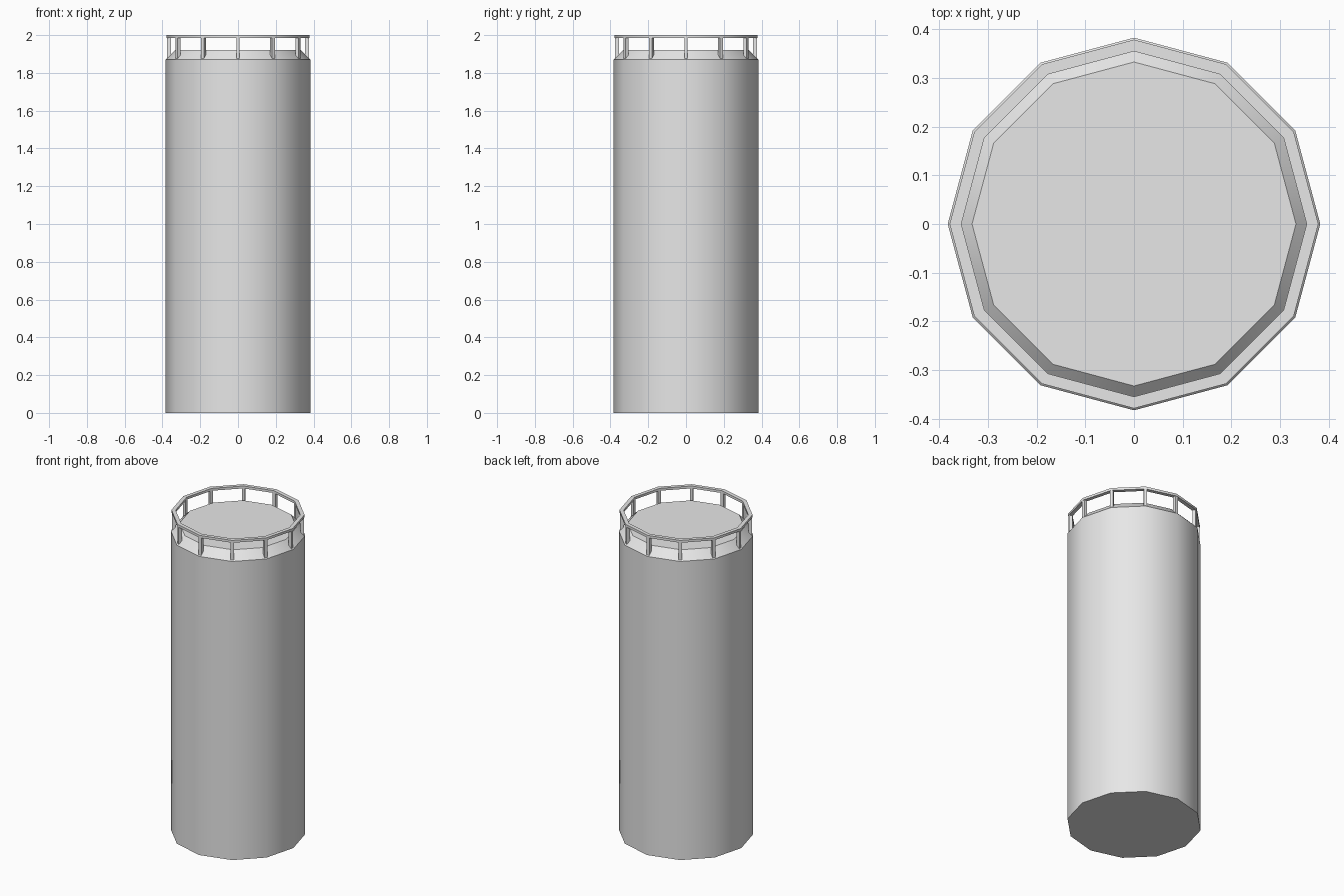
import bpy
import bmesh
import math

SIDES = 12

cube = bpy.data.objects.get("Cube")
if cube:
    bpy.data.objects.remove(cube, do_unlink=True)

# Single light grey material
grey = bpy.data.materials.new("light_grey")
grey.use_nodes = True
grey.diffuse_color = (0.8, 0.8, 0.8, 1)
grey.node_tree.nodes["Principled BSDF"].inputs["Base Color"].default_value = (0.8, 0.8, 0.8, 1)


def finish(bm, name):
    """Turn a bmesh into a shaded object."""
    bmesh.ops.recalc_face_normals(bm, faces=bm.faces[:])
    mesh = bpy.data.meshes.new(name)
    bm.to_mesh(mesh)
    bm.free()
    mesh.materials.append(grey)
    obj = bpy.data.objects.new(name, mesh)
    bpy.context.collection.objects.link(obj)
    bpy.ops.object.select_all(action="DESELECT")
    obj.select_set(True)
    bpy.context.view_layer.objects.active = obj
    bpy.ops.object.shade_smooth_by_angle(angle=math.radians(35))
    return obj


def lathe(name, profile, closed=False):
    """Revolve (radius, z) points; open profiles get flat end caps."""
    bm = bmesh.new()
    rings = []
    for radius, z in profile:
        angles = [math.tau * i / SIDES for i in range(SIDES)]
        rings.append([bm.verts.new((radius * math.cos(a), radius * math.sin(a), z)) for a in angles])
    pairs = list(zip(rings, rings[1:]))
    if closed:
        pairs.append((rings[-1], rings[0]))
    else:
        bm.faces.new(rings[0])
        bm.faces.new(rings[-1])
    for low, high in pairs:
        for i in range(SIDES):
            j = (i + 1) % SIDES
            bm.faces.new((low[i], low[j], high[j], high[i]))
    return finish(bm, name)


def post(index):
    """Square upright standing on a corner of the sloped rim."""
    bm = bmesh.new()
    bmesh.ops.create_cube(bm, size=1)
    bmesh.ops.scale(bm, vec=(0.02, 0.018, 0.114), verts=bm.verts)
    bmesh.ops.translate(bm, vec=(0.366, 0, 1.932), verts=bm.verts)
    turn = math.tau * index / SIDES
    for v in bm.verts:
        x, y = v.co.x, v.co.y
        v.co.x = x * math.cos(turn) - y * math.sin(turn)
        v.co.y = x * math.sin(turn) + y * math.cos(turn)
    finish(bm, f"railing_post_{index + 1}")


# Tank body with a chamfered roof edge
lathe("tank_body", [(0.383, 0), (0.383, 1.87), (0.333, 1.92)])

# Railing ring and its posts
lathe("railing_ring", [(0.355, 1.985), (0.379, 1.985), (0.379, 2.0), (0.355, 2.0)], closed=True)
for n in range(SIDES):
    post(n)
